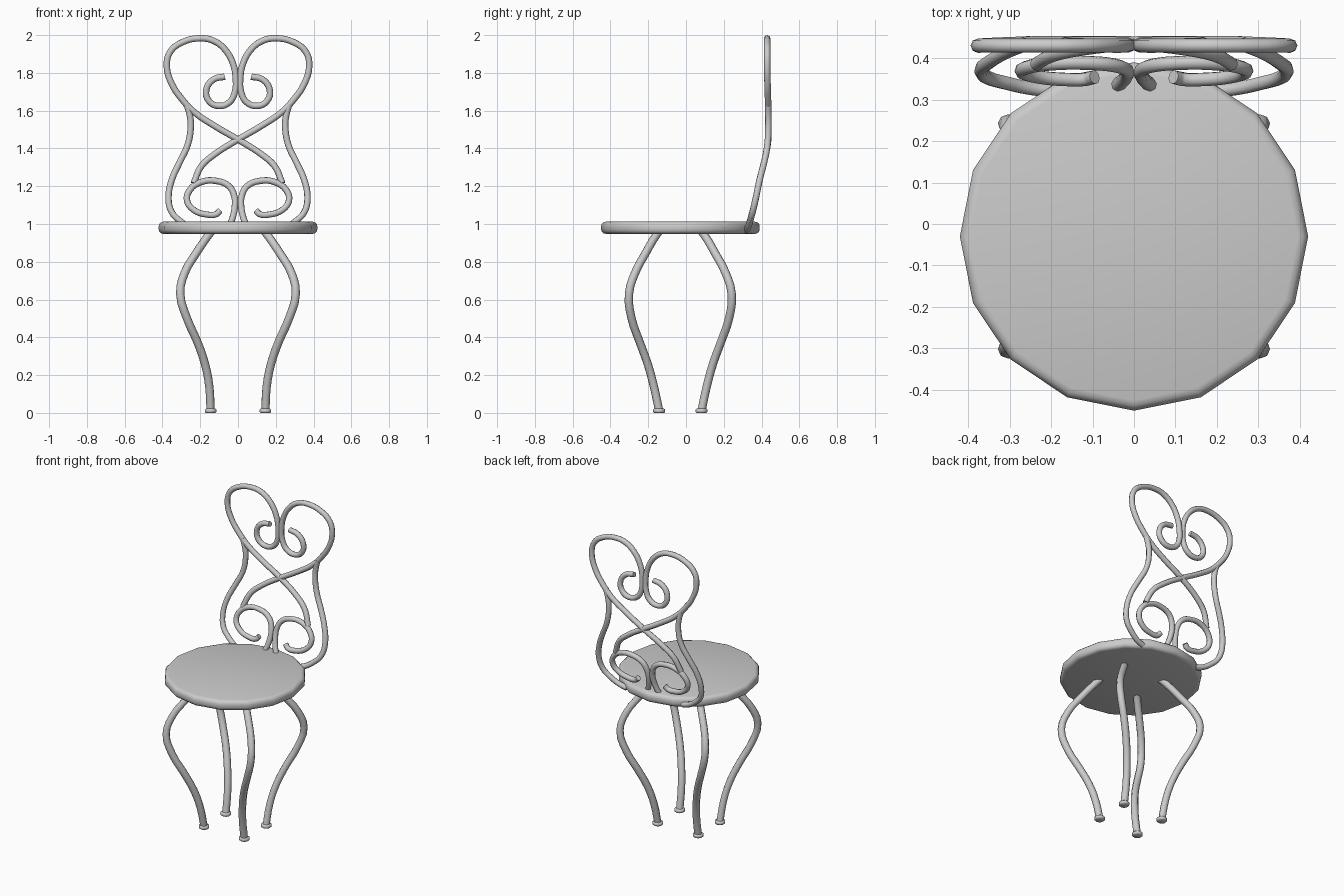
import bpy

if "Cube" in bpy.data.objects:
    bpy.data.objects.remove(bpy.data.objects["Cube"])

CY = -0.03  # seat centre in y


def tube(name, pts, radius, res=4):
    """Smooth round tube through the points, converted to a mesh."""
    cu = bpy.data.curves.new(name, 'CURVE')
    cu.dimensions = '3D'
    cu.resolution_u = res
    cu.bevel_depth = radius
    cu.bevel_resolution = 2
    cu.use_fill_caps = True
    sp = cu.splines.new('BEZIER')
    sp.bezier_points.add(len(pts) - 1)
    for bp, p in zip(sp.bezier_points, pts):
        bp.co = p
        bp.handle_left_type = bp.handle_right_type = 'AUTO'
    ob = bpy.data.objects.new(name, cu)
    bpy.context.collection.objects.link(ob)
    bpy.ops.object.select_all(action='DESELECT')
    ob.select_set(True)
    bpy.context.view_layer.objects.active = ob
    bpy.ops.object.convert(target='MESH')
    bpy.ops.object.shade_smooth_by_angle(angle=0.9)
    return bpy.context.object


def disc(name, radius, z0, z1, x, y, sides, bevel, segs):
    """Upright disc with rounded rims."""
    bpy.ops.mesh.primitive_cylinder_add(vertices=sides, radius=radius, depth=z1 - z0,
                                        location=(x, y, (z0 + z1) / 2))
    ob = bpy.context.object
    ob.name = name
    m = ob.modifiers.new('round', 'BEVEL')
    m.width = bevel
    m.segments = segs
    m.limit_method = 'ANGLE'
    m.angle_limit = 1.0
    bpy.ops.object.modifier_apply(modifier='round')
    bpy.ops.object.shade_smooth_by_angle(angle=0.9)
    return ob


# Side profile of the backrest: (z, y)
LEAN = [(0.95, 0.315), (1.0, 0.335), (1.1, 0.362), (1.25, 0.393), (1.35, 0.42),
        (1.45, 0.436), (1.6, 0.436), (1.8, 0.43), (2.1, 0.43)]


def lean_y(z):
    for (z0, y0), (z1, y1) in zip(LEAN, LEAN[1:]):
        if z <= z1:
            return y0 + (y1 - y0) * (z - z0) / (z1 - z0)
    return LEAN[-1][1]


# Seat
disc('seat', 0.42, 0.948, 1.012, 0, CY, 16, 0.024, 3)

# Legs: (x offset, y offset, z)
LEG = [(0.13, 0.10, 0.975), (0.157, 0.128, 0.94), (0.225, 0.187, 0.84), (0.283, 0.24, 0.74),
       (0.306, 0.272, 0.63), (0.27, 0.258, 0.5), (0.217, 0.217, 0.38),
       (0.175, 0.173, 0.26), (0.152, 0.14, 0.14), (0.145, 0.112, 0.01)]
for sx, side in ((-1, 'left'), (1, 'right')):
    for sy, end in ((-1, 'front'), (1, 'back')):
        tube(f'{end}_{side}_leg', [(sx * x, CY + sy * y, z) for x, y, z in LEG], 0.022, 3)
        disc(f'{end}_{side}_foot', 0.032, 0, 0.022, sx * 0.145, CY + sy * 0.112, 10, 0.005, 1)

# Backrest outlines: (x, z)
HEART = [(0.07, 1.78), (0.13, 1.765), (0.168, 1.71), (0.153, 1.65), (0.10, 1.625),
         (0.045, 1.645), (0.016, 1.70), (0.012, 1.77), (0.027, 1.85), (0.07, 1.925),
         (0.13, 1.97), (0.2, 1.983), (0.295, 1.962), (0.36, 1.91), (0.377, 1.835),
         (0.35, 1.74), (0.30, 1.665), (0.235, 1.595), (0.125, 1.52), (0, 1.447),
         (-0.125, 1.368), (-0.195, 1.305), (-0.235, 1.215)]
STILE = [(0.272, 1.635), (0.256, 1.58), (0.25, 1.52), (0.266, 1.42), (0.31, 1.325),
         (0.35, 1.235), (0.368, 1.14), (0.352, 1.065), (0.305, 1.015), (0.25, 0.98), (0.2, 0.965)]
SCROLL = [(0.045, 0.99), (0.028, 1.035), (0.017, 1.09), (0.019, 1.145), (0.048, 1.2),
          (0.115, 1.228), (0.195, 1.222), (0.255, 1.18), (0.27, 1.125), (0.235, 1.075),
          (0.165, 1.05), (0.115, 1.052), (0.095, 1.072)]
for sx, side in ((-1, 'left'), (1, 'right')):
    for part, pts in (('heart_loop', HEART), ('back_stile', STILE), ('lower_scroll', SCROLL)):
        tube(f'{side}_{part}', [(sx * x, lean_y(z), z) for x, z in pts], 0.017)
